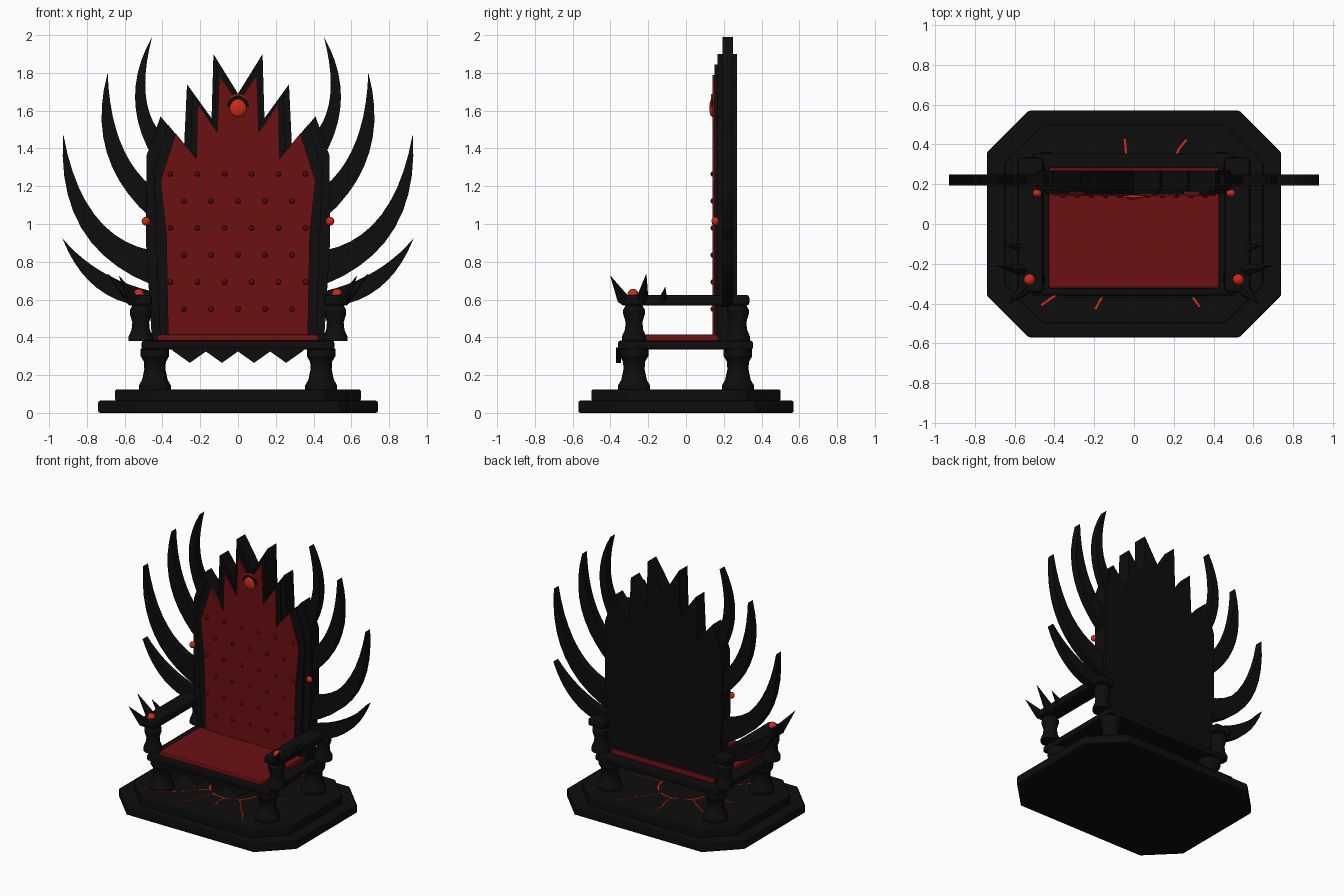
import bpy, bmesh, math, random
from mathutils import Vector, Matrix

random.seed(4)
cube = bpy.data.objects.get("Cube")
if cube:
    bpy.data.objects.remove(cube)


def material(name, rgb):
    m = bpy.data.materials.new(name)
    m.use_nodes = True
    m.diffuse_color = (*rgb, 1)
    m.node_tree.nodes["Principled BSDF"].inputs["Base Color"].default_value = (*rgb, 1)
    return m


BLACK = material("black_stone", (0.004, 0.004, 0.004))
RED = material("dark_red_velvet", (0.15, 0.005, 0.006))
BUTTON = material("deep_red_button", (0.08, 0.003, 0.004))
GLOW = material("ember_red", (0.6, 0.025, 0.008))


def finish(name, bm, mat, bevel=0, smooth=False):
    bmesh.ops.recalc_face_normals(bm, faces=bm.faces[:])
    mesh = bpy.data.meshes.new(name)
    bm.to_mesh(mesh)
    bm.free()
    mesh.materials.append(mat)
    ob = bpy.data.objects.new(name, mesh)
    bpy.context.collection.objects.link(ob)
    if bevel:
        mod = ob.modifiers.new("bevel", "BEVEL")
        mod.width, mod.segments = bevel, 2
    if smooth:
        bpy.context.view_layer.objects.active = ob
        ob.select_set(True)
        bpy.ops.object.shade_smooth_by_angle()
        ob.select_set(False)
    return ob


def extrude(bm, points, direction):
    face = bm.faces.new([bm.verts.new(p) for p in points])
    new = bmesh.ops.extrude_face_region(bm, geom=[face])["geom"]
    bmesh.ops.translate(bm, vec=direction, verts=[v for v in new if isinstance(v, bmesh.types.BMVert)])


def upright(name, outline, y0, y1, mat, bevel=0):
    """Plate drawn in x and z, thick along y."""
    bm = bmesh.new()
    extrude(bm, [(x, y0, z) for x, z in outline], (0, y1 - y0, 0))
    return finish(name, bm, mat, bevel)


def box(name, x0, x1, y0, y1, z0, z1, mat, bevel=0.008):
    return upright(name, [(x0, z0), (x1, z0), (x1, z1), (x0, z1)], y0, y1, mat, bevel)


def mirrored(half):
    return half + [(-x, z) for x, z in reversed(half) if x > 0]


def lathe(name, profile, x, y, sides=12):
    bm = bmesh.new()
    rings = [[bm.verts.new((x + r * math.cos(a), y + r * math.sin(a), z))
              for a in (math.tau * (i + 0.5) / sides for i in range(sides))] for r, z in profile]
    for lo, hi in zip(rings, rings[1:]):
        for i in range(sides):
            j = (i + 1) % sides
            bm.faces.new((lo[i], lo[j], hi[j], hi[i]))
    bm.faces.new(rings[0])
    bm.faces.new(rings[-1])
    return finish(name, bm, BLACK, smooth=True)


def gem(name, centre, radii, mat=GLOW):
    bm = bmesh.new()
    bmesh.ops.create_uvsphere(bm, u_segments=16, v_segments=10, radius=1,
                              matrix=Matrix.LocRotScale(Vector(centre), None, Vector(radii)))
    return finish(name, bm, mat, smooth=True)


def spike(name, base, tip, radius):
    base, tip = Vector(base), Vector(tip)
    axis = tip - base
    bm = bmesh.new()
    bmesh.ops.create_cone(bm, cap_ends=True, segments=6, radius1=radius, radius2=0.001, depth=axis.length,
                          matrix=Matrix.Translation((base + tip) / 2) @ axis.to_track_quat("Z", "Y").to_matrix().to_4x4())
    return finish(name, bm, BLACK)


def arc(a, mid, b, steps=10):
    """Quadratic curve from a to b that passes through mid."""
    a, mid, b = Vector(a), Vector(mid), Vector(b)
    c = 2 * mid - (a + b) / 2
    return [tuple((1 - t) ** 2 * a + 2 * t * (1 - t) * c + t * t * b for t in [i / steps])[0]
            for i in range(steps + 1)]


# Stepped dais with cut corners
def dais(name, w, d, cut, z0, z1):
    corners = [(w, d - cut), (w - cut, d), (cut - w, d), (-w, d - cut),
               (-w, cut - d), (cut - w, -d), (w - cut, -d), (w, cut - d)]
    bm = bmesh.new()
    extrude(bm, [(x, y, z0) for x, y in corners], (0, 0, z1 - z0))
    return finish(name, bm, BLACK, 0.01)


dais("lower_step", 0.74, 0.57, 0.21, 0, 0.065)
dais("upper_step", 0.65, 0.5, 0.19, 0.06, 0.125)

# Glowing cracks around a broken ring on the floor
bm = bmesh.new()


def ribbon(path, width):
    rows = []
    for i, p in enumerate(path):
        q, r = path[max(i - 1, 0)], path[min(i + 1, len(path) - 1)]
        d = (r - q).normalized()
        side = Vector((-d.y, d.x)) * width / 2
        rows.append([bm.verts.new((*(p + s * side), 0.131)) for s in (1, -1)])
    for (a, b), (c, d) in zip(rows, rows[1:]):
        bm.faces.new((a, b, d, c))


def polar(r, degrees):
    return Vector((r * math.cos(math.radians(degrees)), r * math.sin(math.radians(degrees))))


for start in range(0, 360, 60):
    ribbon([polar(0.19, start + k * 8) for k in range(7)], 0.016)
for angle, reach in ((5, 0.4), (59, 0.5), (95, 0.43), (140, 0.42), (178, 0.4),
                     (222, 0.62), (246, 0.47), (275, 0.34), (309, 0.53)):
    ribbon([polar(0.19 + (reach - 0.19) * k / 5, angle + random.uniform(-2, 2)) for k in range(6)], 0.011)
finish("floor_cracks", bm, GLOW)

# Seat
box("seat_board", -0.51, 0.51, -0.36, 0.355, 0.335, 0.382, BLACK, 0.012)
box("seat_cushion", -0.43, 0.43, -0.325, 0.285, 0.375, 0.415, RED, 0.012)
teeth = [(-0.34 + 0.085 * i, 0.265 if i % 2 else 0.325) for i in range(9)]
upright("front_apron", [(0.36, 0.345), (-0.36, 0.345)] + teeth, -0.37, -0.345, BLACK)

LEG = [(0.088, 0.12), (0.088, 0.145), (0.07, 0.175), (0.058, 0.23), (0.06, 0.27), (0.078, 0.3), (0.078, 0.34)]
POST = [(0.066, 0.38), (0.066, 0.405), (0.05, 0.44), (0.046, 0.48), (0.06, 0.525), (0.06, 0.545), (0.045, 0.57)]
CLAWS = [((0.555, -0.33, 0.6), (0.63, -0.4, 0.725), 0.035),
         ((0.56, -0.23, 0.6), (0.69, -0.21, 0.735), 0.035),
         ((0.565, -0.12, 0.6), (0.64, -0.11, 0.665), 0.025)]
# Each horn: tip, outer middle, outer base, inner middle, inner base
HORNS = [((0.455, 1.99), (0.545, 1.67), (0.45, 1.35), (0.488, 1.68), (0.4, 1.47)),
         ((0.69, 1.8), (0.695, 1.38), (0.46, 1.03), (0.625, 1.44), (0.46, 1.2)),
         ((0.925, 1.475), (0.83, 0.98), (0.46, 0.68), (0.76, 1.05), (0.46, 0.86)),
         ((0.93, 0.925), (0.745, 0.66), (0.46, 0.56), (0.725, 0.75), (0.46, 0.645))]

# Paired parts
for side, s in (("left", 1), ("right", -1)):
    for end, y in (("front", -0.275), ("rear", 0.275)):
        lathe(f"{side}_{end}_leg", LEG, s * 0.44, y)
        lathe(f"{side}_{end}_arm_post", POST, s * 0.515, y)
    box(f"{side}_armrest", s * 0.455, s * 0.585, -0.345, 0.335, 0.568, 0.625, BLACK, 0.015)
    gem(f"{side}_arm_gem", (s * 0.525, -0.28, 0.627), (0.029, 0.029, 0.03))
    gem(f"{side}_back_gem", (s * 0.487, 0.155, 1.015), (0.023, 0.02, 0.023))
    for i, (base, tip, r) in enumerate(CLAWS):
        spike(f"{side}_arm_claw_{i + 1}", (s * base[0], *base[1:]), (s * tip[0], *tip[1:]), r)
    for i, (tip, om, ob, im, ib) in enumerate(HORNS):
        outline = arc(tip, om, ob) + arc(tip, im, ib)[:0:-1]
        upright(f"{side}_horn_{i + 1}", [(s * x, z) for x, z in outline], 0.193, 0.25, BLACK)

# Jagged backrest in three stepped layers
OUTER = [(0.455, 0.37), (0.487, 0.9), (0.485, 1.36), (0.41, 1.57), (0.285, 1.42), (0.27, 1.74),
         (0.14, 1.56), (0.13, 1.9), (0, 1.69)]
INNER = [(0.37, 0.41), (0.38, 0.94), (0.41, 1.23), (0.33, 1.48), (0.22, 1.345), (0.215, 1.64),
         (0.11, 1.485), (0.1, 1.79), (0, 1.64)]
middle = [((a + c) / 2, (b + d) / 2) for (a, b), (c, d) in zip(OUTER, INNER)]
upright("backrest", mirrored(OUTER), 0.168, 0.27, BLACK)
upright("backrest_moulding", mirrored(middle), 0.15, 0.17, BLACK)
upright("backrest_panel", mirrored(INNER), 0.14, 0.16, RED)

# Upholstery buttons in staggered rows
for row in range(6):
    count = 5 if row % 2 else 6
    for k in range(count):
        x = (k - (count - 1) / 2) * 0.143
        gem("button", (x, 0.14, 1.265 - row * 0.143), (0.014, 0.01, 0.014), BUTTON)

# Crest gem with a dark bezel and a glowing rim
gem("crest_gem", (0, 0.14, 1.615), (0.045, 0.017, 0.048))
rim = [(r * math.cos(a), 1.62 + r * math.sin(a)) for r, order in ((0.068, 1), (0.06, -1))
       for a in [math.radians(d) for d in range(40, 141, 10)][::order]]
upright("crest_rim", rim, 0.132, 0.145, GLOW)
bezel = [(0.06 * math.cos(a), 1.62 + 0.06 * math.sin(a)) for a in (math.tau * i / 20 for i in range(20))]
upright("crest_bezel", [p for p in bezel if p[1] > 1.615], 0.135, 0.15, BLACK)
